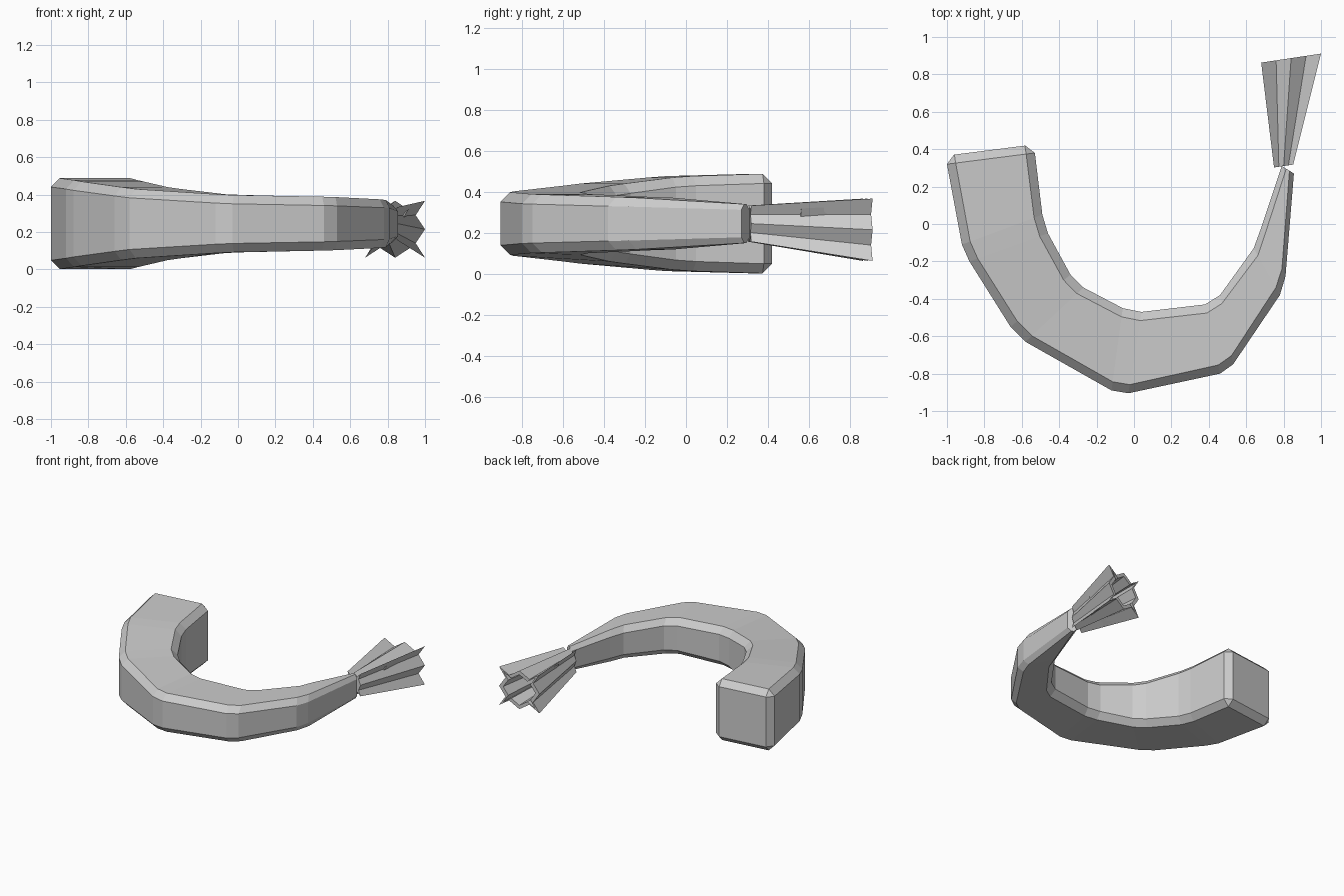
import bpy
import bmesh
from mathutils import Vector

if "Cube" in bpy.data.objects:
    bpy.data.objects.remove(bpy.data.objects["Cube"])


def loft(name, rings, cap_start=True, cap_end=True):
    """Skin a series of equal-length closed rings."""
    bm = bmesh.new()
    vs = [[bm.verts.new(p) for p in r] for r in rings]
    n = len(rings[0])
    for a, b in zip(vs, vs[1:]):
        for i in range(n):
            j = (i + 1) % n
            bm.faces.new((a[i], a[j], b[j], b[i]))
    if cap_start:
        bm.faces.new(vs[0][::-1])
    if cap_end:
        bm.faces.new(vs[-1])
    bmesh.ops.recalc_face_normals(bm, faces=bm.faces)
    mesh = bpy.data.meshes.new(name)
    bm.to_mesh(mesh)
    bm.free()
    obj = bpy.data.objects.new(name, mesh)
    bpy.context.collection.objects.link(obj)
    return obj


MID_Z = 0.245


def section(outer, inner, half, c, shift=Vector((0, 0, 0)), inset=0.0):
    """Chamfered rectangle between an outer and an inner plan point."""
    o, i = Vector((*outer, MID_Z)), Vector((*inner, MID_Z))
    d = (i - o).normalized()
    up = Vector((0, 0, 1))
    o, i, half = o + d * inset, i - d * inset, half - inset
    c = max(c - inset, 0.001)
    pts = [o - up * (half - c), o + up * (half - c),
           o + d * c + up * half, i - d * c + up * half,
           i + up * (half - c), i - up * (half - c),
           i - d * c - up * half, o + d * c - up * half]
    return [p + shift for p in pts]


# Curled body: outer x, y, inner x, y, half height, chamfer
stations = [
    (-1.0, 0.32, -0.53, 0.38, 0.243, 0.047),
    (-0.92, -0.11, -0.49, 0.05, 0.232, 0.047),
    (-0.88, -0.20, -0.46, -0.05, 0.225, 0.047),
    (-0.66, -0.55, -0.34, -0.27, 0.195, 0.047),
    (-0.58, -0.63, -0.27, -0.34, 0.185, 0.047),
    (-0.12, -0.89, -0.06, -0.45, 0.157, 0.047),
    (-0.03, -0.905, 0.04, -0.47, 0.153, 0.047),
    (0.46, -0.80, 0.38, -0.43, 0.144, 0.047),
    (0.53, -0.75, 0.46, -0.38, 0.142, 0.047),
    (0.78, -0.38, 0.64, -0.13, 0.130, 0.045),
    (0.81, -0.28, 0.68, -0.02, 0.126, 0.043),
    (0.855, 0.27, 0.79, 0.31, 0.095, 0.028),
]
rings = [section(s[:2], s[2:4], s[4], s[5]) for s in stations]
s = stations[0]
rings.insert(0, section(s[:2], s[2:4], s[4], s[5], Vector((-0.007, 0.045, 0)), 0.045))
loft("curled_body", rings)

# Tail fan: eight-pointed flaring star with a recessed end
quarter = [(0.16, 0.0), (0.11, 0.075), (0.16, 0.152), (0.08, 0.10), (0.0, 0.152)]
half_star = quarter + [(-x, z) for x, z in quarter[-2::-1]]
star = half_star + [(x, -z) for x, z in half_star[-2:0:-1]]


def star_ring(cx, cy, cz, sx, sz, slope=0.15):
    return [Vector((cx + x * sx, cy + x * sx * slope, cz + z * sz)) for x, z in star]


loft("tail_fan", [
    star_ring(0.80, 0.31, 0.245, 0.32, 0.58),
    star_ring(0.84, 0.887, 0.215, 1.0, 1.0),
    star_ring(0.84, 0.887, 0.215, 0.8, 0.8),
    star_ring(0.82, 0.55, 0.22, 0.55, 0.65),
])
